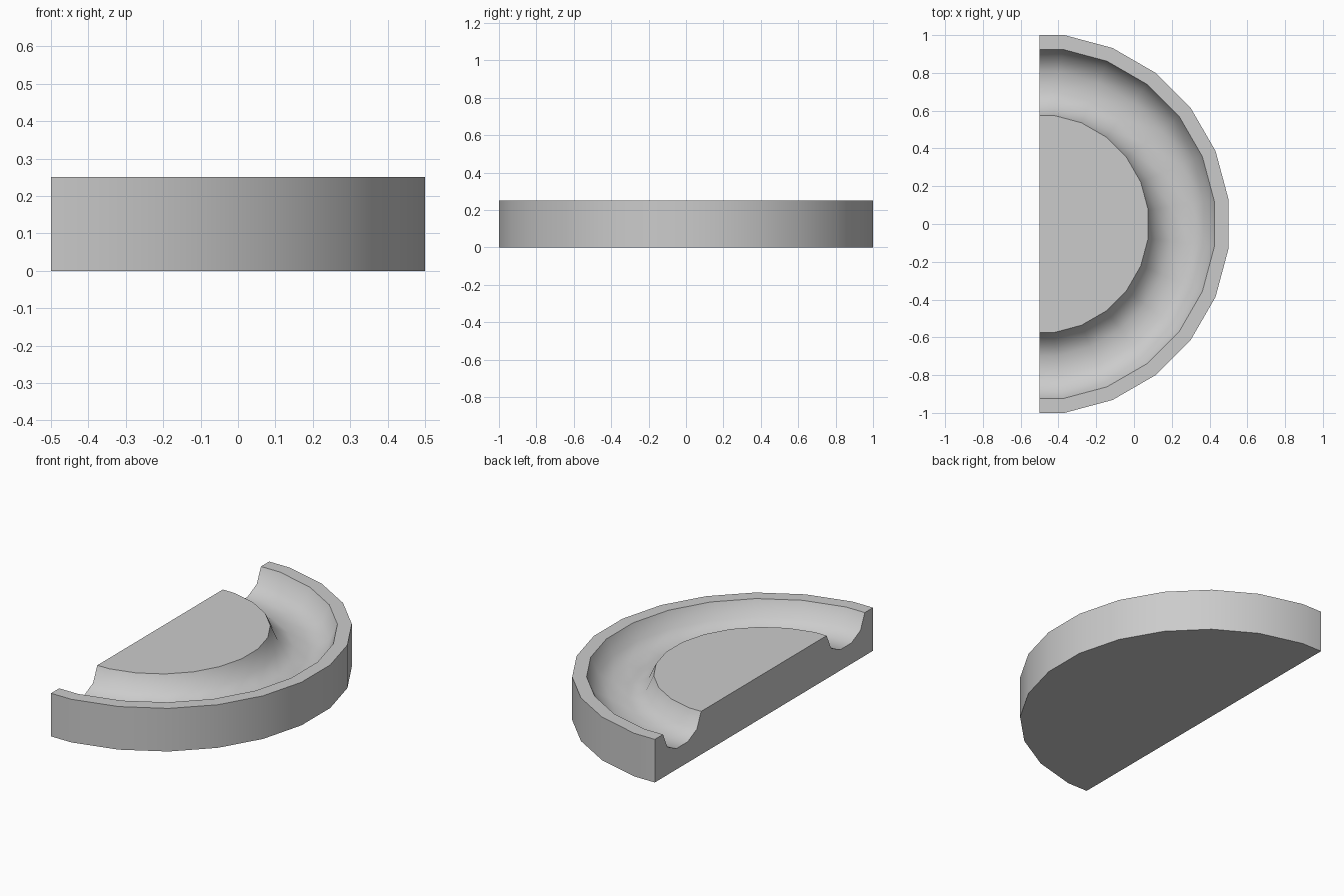
import bpy, bmesh, math

if "Cube" in bpy.data.objects:
    bpy.data.objects.remove(bpy.data.objects["Cube"])

HALF = math.radians(7.5)   # the round is half of a 24-sided form
CX = -0.5                  # centre of the half circle

# half cross-section: (distance to flat side, height), bottom rim to inner plateau
mid, top = 0.75, 0.25
groove = [(0.175, 0.0), (0.135, 0.088), (0.052, 0.129)]
profile = [(1.0, 0.0), (1.0, top)]
profile += [(mid + dx, top - d) for dx, d in groove]
profile += [(mid - dx, top - d) for dx, d in reversed(groove)]

# sweep angles: cut plane, twelve corners, cut plane
angles = [-90] + [-82.5 + 15 * i for i in range(12)] + [90]

bm = bmesh.new()


def ring(a, z):
    verts = []
    for deg in angles:
        r = a if abs(deg) == 90 else a / math.cos(HALF)
        t = math.radians(deg)
        verts.append(bm.verts.new((CX + r * math.cos(t), r * math.sin(t), z)))
    return verts


rings = [ring(a, z) for a, z in profile]

# outer wall, rim and curved groove
for lo, hi in zip(rings, rings[1:]):
    for i in range(len(angles) - 1):
        bm.faces.new((lo[i], lo[i + 1], hi[i + 1], hi[i]))

# underside, plateau and straight cut face
bm.faces.new(list(reversed(rings[0])))
bm.faces.new(rings[-1])
bm.faces.new([r[0] for r in rings] + [r[-1] for r in reversed(rings)])
bmesh.ops.recalc_face_normals(bm, faces=bm.faces[:])

mesh = bpy.data.meshes.new("grooved_half_disc")
bm.to_mesh(mesh)
bm.free()
obj = bpy.data.objects.new("grooved_half_disc", mesh)
bpy.context.collection.objects.link(obj)

# smooth curved walls, keep rim edges sharp
bpy.context.view_layer.objects.active = obj
obj.select_set(True)
bpy.ops.object.shade_smooth_by_angle(angle=math.radians(48))
